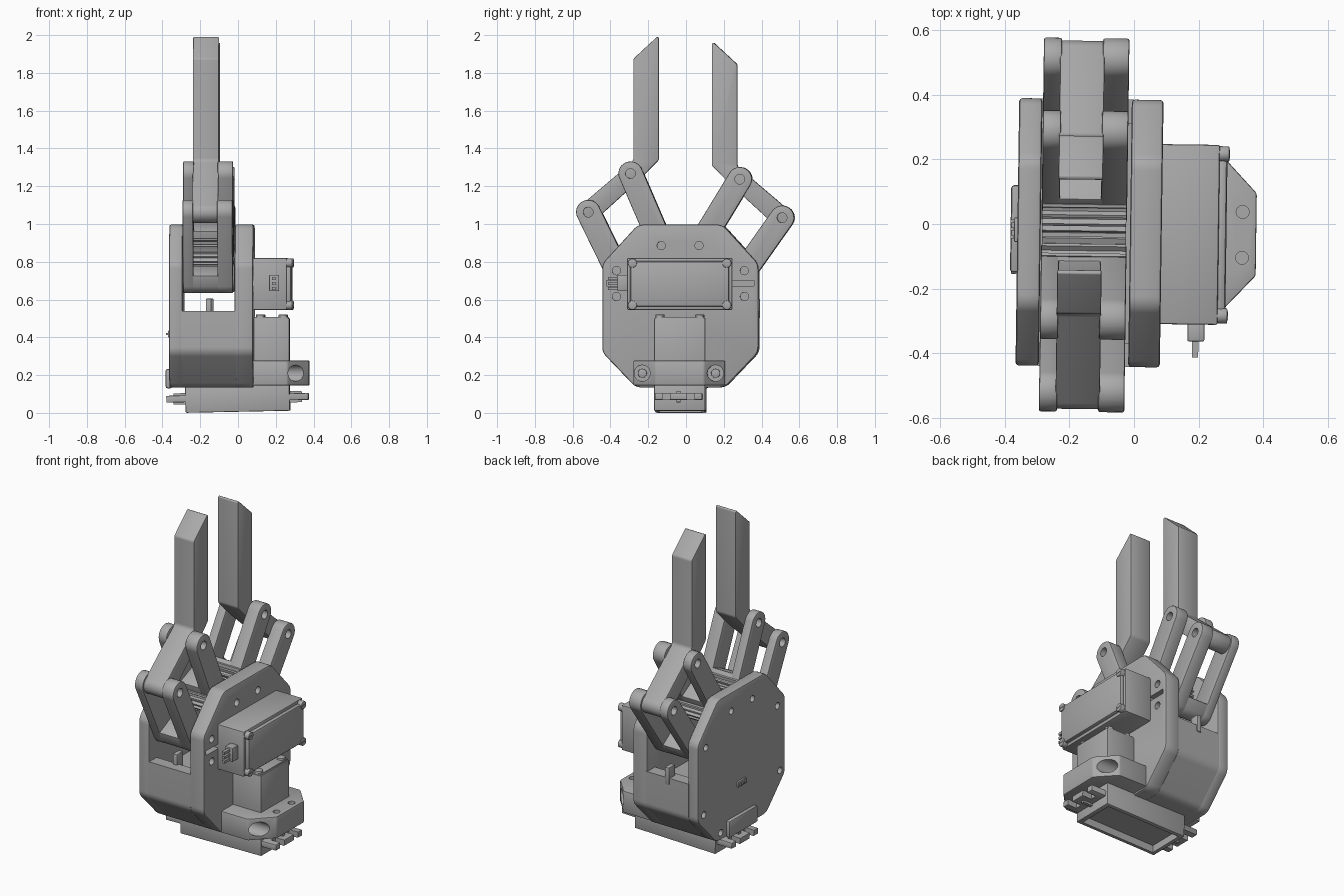
import bpy, bmesh, math
from mathutils import Matrix, Vector

cube = bpy.data.objects.get("Cube")
if cube:
    bpy.data.objects.remove(cube)

grey = bpy.data.materials.new("plain_grey")
grey.use_nodes = True
COLOR = (0.4, 0.4, 0.4, 1)
grey.diffuse_color = COLOR
grey.node_tree.nodes["Principled BSDF"].inputs["Base Color"].default_value = COLOR
parts = []


def rounded(pts, radii, n=6):
    """Polygon with filleted corners."""
    if not isinstance(radii, (list, tuple)):
        radii = [radii] * len(pts)
    out = []
    for i, r in enumerate(radii):
        p, a, b = Vector(pts[i]), Vector(pts[i - 1]), Vector(pts[(i + 1) % len(pts)])
        if r == 0:
            out.append(p)
            continue
        u, v = (a - p).normalized(), (b - p).normalized()
        t = r / math.tan(u.angle(v) / 2)
        s, e = p + u * t, p + v * t
        c = p + (u + v).normalized() * math.hypot(r, t)
        for k in range(n + 1):
            d = (s - c).lerp(e - c, k / n)
            out.append(c + d.normalized() * r)
    return out


def prism(name, pts, a0, a1, axis="x", bevel=0.0):
    """Extrude a 2D outline along an axis."""
    place = {"x": lambda p, a: (a, p[0], p[1]), "y": lambda p, a: (p[0], a, p[1]),
             "z": lambda p, a: (p[0], p[1], a)}[axis]
    bm = bmesh.new()
    face = bm.faces.new([bm.verts.new(place(p, a0)) for p in pts])
    move = Vector(place((0, 0), a1 - a0))
    ext = bmesh.ops.extrude_face_region(bm, geom=[face], use_keep_orig=True)
    bmesh.ops.translate(bm, vec=move, verts=[g for g in ext["geom"] if isinstance(g, bmesh.types.BMVert)])
    bmesh.ops.recalc_face_normals(bm, faces=bm.faces)
    if bevel:
        sharp = [e for e in bm.edges if e.calc_face_angle(0) > 0.6]
        bmesh.ops.bevel(bm, geom=sharp, offset=bevel, segments=2, profile=0.5, affect="EDGES")
    mesh = bpy.data.meshes.new(name)
    bm.to_mesh(mesh)
    bm.free()
    mesh.materials.append(grey)
    ob = bpy.data.objects.new(name, mesh)
    bpy.context.collection.objects.link(ob)
    parts.append(ob)
    return ob


def box(name, x, y, z, bevel=0.0):
    return prism(name, [(y[0], z[0]), (y[1], z[0]), (y[1], z[1]), (y[0], z[1])], x[0], x[1], "x", bevel)


def disc(name, c, r, a0, a1, axis="x", n=20, bevel=0.0):
    ring = [(c[0] + r * math.cos(i * math.tau / n), c[1] + r * math.sin(i * math.tau / n)) for i in range(n)]
    return prism(name, ring, a0, a1, axis, bevel)


def cut(ob, cutters):
    """Subtract the cutters and discard them."""
    for c in cutters:
        c.hide_render = True
        mod = ob.modifiers.new("cut", "BOOLEAN")
        mod.object, mod.solver = c, "EXACT"
        bpy.context.view_layer.objects.active = ob
        bpy.ops.object.modifier_apply(modifier=mod.name)
        parts.remove(c)
        bpy.data.objects.remove(c)


def capsule(a, b, r, back=0.0, flat=None):
    """Link outline from a to b, optionally stopping at distance flat."""
    a, b = Vector(a), Vector(b)
    u = (b - a).normalized()
    n = Vector((-u.y, u.x)) * r
    a2 = a - u * (r + back)
    b2 = a + u * flat if flat is not None else b + u * r
    end = 0 if flat is not None else r * 0.97
    return rounded([a2 - n, b2 - n, b2 + n, a2 + n], [r * 0.97, end, end, r * 0.97])


# Housing: two side plates and the lower shell between them
outline = rounded([(-.442, .135 + .185), (-.265, .135), (.207, .135), (.384, .32),
                   (.384, .79), (.195, .997), (-.253, .997), (-.442, .79)], .07)
servo_plate = prism("servo_side_plate", outline, -.012, .086, "x", .01)
back_plate = prism("plain_side_plate", outline, -.36, -.288, "x", .01)
prism("housing_shell", rounded([(-.442, .54), (-.442, .32), (-.265, .135), (.207, .135), (.384, .32), (.384, .54),
                                (.31, .54), (.31, .46), (-.37, .46), (-.37, .54)],
                               [0, .07, .07, .07, .07, 0, 0, 0, 0, 0]), -.295, -.005)
for y in (-.39, .33):
    box("switch_lever", (-.165, -.135), (y, y + .06), (.5, .605), .005)

pivots = [(-.13, .886), (.07, .886), (-.367, .753), (.31, .753)]
cut(servo_plate, [disc("hole", p, .022, .05, .12) for p in pivots + [(-.367, .616), (.31, .616)]]
    + [box("slot", (.05, .12), y, (.672, .7)) for y in ((-.42, -.3), (.24, .36))])
cut(back_plate, [disc("hole", p, .02, -.4, -.33) for p in pivots + [(.33, .35), (-.39, .35), (.17, .18)]])

# Fingers, links and gears, left and right sides of the grip
for label, sign, dy, dz, inner, outer in (("front", 1, 0, 0, pivots[0], pivots[2]),
                                          ("back", -1, -.01, -.03, pivots[1], pivots[3])):
    def side(p):
        return Vector((sign * p[0] + dy, p[1] + dz))

    p1, p2 = Vector((-.294, 1.267)), Vector((-.518, 1.063))
    u = (p2 - p1).normalized()
    n = Vector((-u.y, u.x)) * .055
    finger = [(-.145, 2.0), (-.145, 1.34), p1 + n, p2 + u * .055 + n, p2 + u * .055 - n, (-.28, 1.335), (-.28, 1.875)]
    prism(label + "_finger", [side(p) for p in rounded(finger, [.008, .03, .03, .05, .05, .03, .02])],
          -.235, -.098, "x", .004)
    for kind, base, tip, back, reach in (("inner", inner, side(p1), 0, .11), ("outer", outer, side(p2), .06, .0)):
        for x0, x1 in ((-.286, -.23), (-.103, -.022)):
            cheek = prism(f"{label}_{kind}_link", capsule(base, tip, .064, back), x0, x1, "x", .006)
            cut(cheek, [disc("hole", tip, .026, x0 - .05, x1 + .05)])
        prism(f"{label}_{kind}_link_bridge", capsule(base, tip, .063, back, reach), -.285, -.023, "x", .006)
    # toothed drum at the foot of the inner link
    teeth = 20
    phase = 0 if sign > 0 else math.pi / teeth
    gear = []
    for i in range(teeth):
        for f, r in ((-.32, .09), (-.14, .107), (.14, .107), (.32, .09)):
            a = (i + f) * math.tau / teeth + phase
            gear.append((inner[0] + r * math.cos(a), inner[1] + r * math.sin(a)))
    prism(label + "_gear", gear, -.284, -.024)

# Grip servo with lid, screws and cable plug
box("grip_servo", (.08, .262), (-.308, .248), (.545, .82), .006)
box("grip_servo_lid", (.255, .286), (-.292, .232), (.562, .803), .012)
for y in (-.28, .22):
    for z in (.57, .793):
        disc("lid_screw", (y, z), .024, .25, .292, "x", 16, .004)
        box("screw_slot", (.29, .294), (y - .014, y + .014), (z - .003, z + .003))
box("cable_plug", (.17, .222), (-.36, -.3), (.645, .73), .004)
for z in (.65, .677, .704):
    box("plug_pin", (.185, .204), (-.41, -.35), (z, z + .016))

# Wrist servo standing against the plate
box("wrist_servo", (.08, .275), (-.165, .105), (.15, .5), .005)
box("wrist_servo_lid", (.08, .268), (-.16, .1), (.495, .508), .004)
for x in (.12, .24):
    for y in (-.135, .075):
        disc("wrist_screw", (x, y), .024, .49, .52, "z", 16, .003)

# Mounting bracket with vertical holes and deep screw bores
bracket = prism("wrist_bracket", rounded([(.08, -.275), (.265, -.275), (.378, -.155), (.378, .1),
                                          (.275, .21), (.08, .21)], [0, .02, .02, .02, .02, 0]),
                .145, .277, "z", .006)
cut(bracket, [disc("bore", (y, .21), .043, .2, .45) for y in (-.228, .16)]
    + [disc("hole", (.335, y), .02, .2, .35, "z") for y in (-.1, .042)])
for y in (-.228, .16):
    disc("bracket_screw", (y, .21), .024, .19, .22, "x", 16, .003)
box("rear_boss", (-.381, -.35), (-.155, .115), (.13, .232), .01)
box("rear_plug", (-.37, -.35), (-.06, .015), (.4, .435), .003)
for y in (-.05, -.026, -.002):
    box("rear_pin", (-.381, -.36), (y, y + .01), (.412, .424))

# Base servo: hollow tray with forked flanges, slightly tilted
tray = box("base_servo", (-.275, .277), (-.165, .105), (.006, .145), .005)
cut(tray, [box("recess", (-.25, .25), (-.142, .082), (-.05, .05))])
flange = box("base_flange", (-.376, .376), (-.16, .09), (.062, .098), .004)
cut(flange, [box("fork", x, (y - .02, y + .02), (0, .2))
             for x in ((-.5, -.315), (.315, .5)) for y in (-.1, .03)])
ribs = [box("flange_rib", x, (-.045, -.025), (.05, .11)) for x in ((-.34, -.27), (.27, .34))]
for ob in [tray, flange] + ribs:
    ob.data.transform(Matrix.Rotation(-.02, 4, "Y"))

# Slight turn of the whole assembly, then smooth the curved sides
bpy.ops.object.select_all(action="DESELECT")
for ob in parts:
    ob.data.transform(Matrix.Rotation(-.014, 4, "Z"))
    ob.select_set(True)
bpy.context.view_layer.objects.active = parts[0]
bpy.ops.object.shade_smooth_by_angle(angle=math.radians(32))
